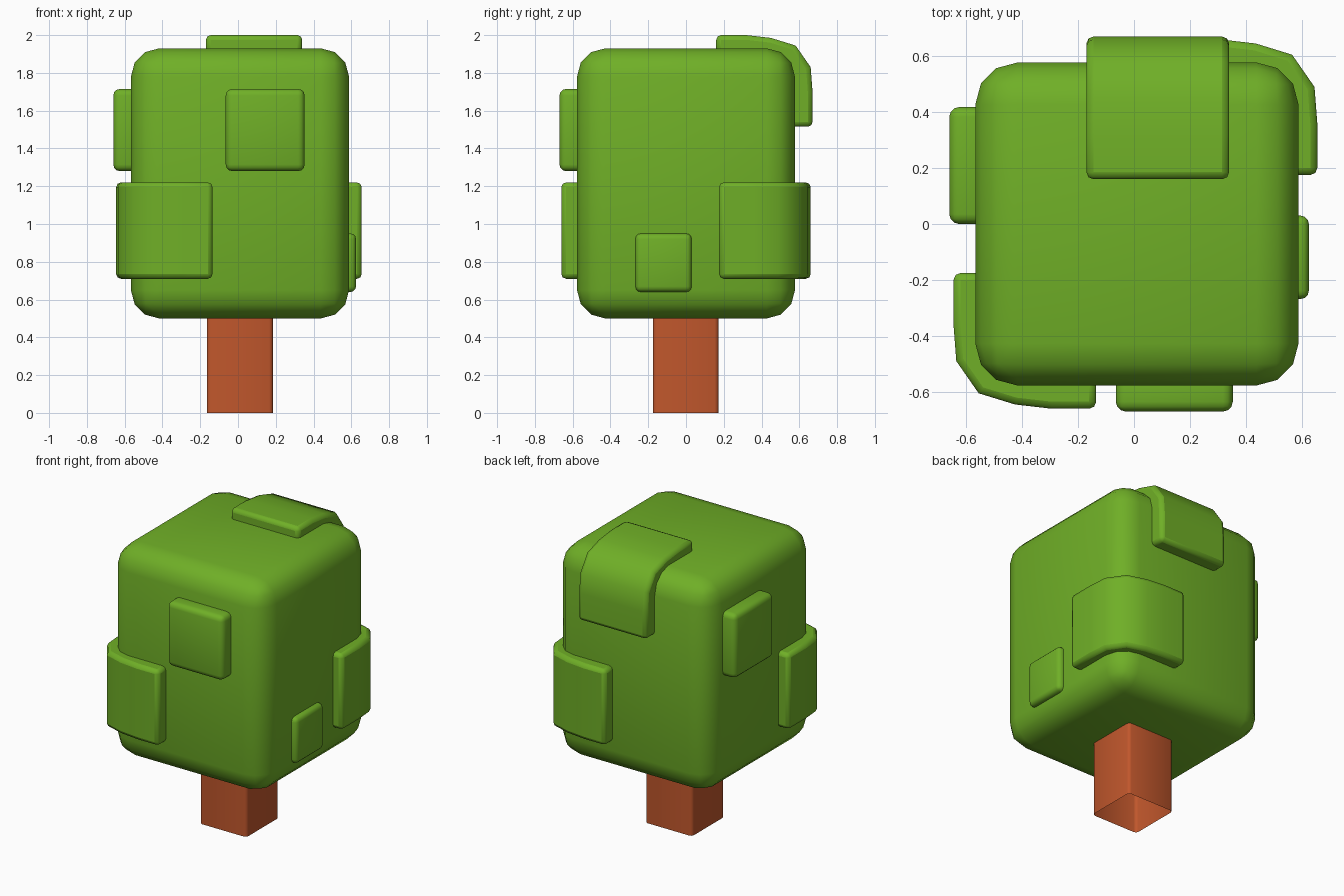
import bpy, bmesh, math

if "Cube" in bpy.data.objects:
    bpy.data.objects.remove(bpy.data.objects["Cube"])


def material(name, color):
    m = bpy.data.materials.new(name)
    m.diffuse_color = color
    m.use_nodes = True
    m.node_tree.nodes["Principled BSDF"].inputs["Base Color"].default_value = m.diffuse_color
    return m


GREEN = material("leaf_green", (0.16, 0.43, 0.02, 1))
BROWN = material("bark", (0.53, 0.095, 0.025, 1))


def finish(name, bm, mat, bevel=0, segments=3, angle=50):
    bmesh.ops.recalc_face_normals(bm, faces=bm.faces)
    me = bpy.data.meshes.new(name)
    bm.to_mesh(me)
    bm.free()
    ob = bpy.data.objects.new(name, me)
    bpy.context.collection.objects.link(ob)
    me.materials.append(mat)
    if bevel:
        mod = ob.modifiers.new("round_edges", 'BEVEL')
        mod.width = bevel
        mod.segments = segments
        mod.limit_method = 'ANGLE'
        mod.angle_limit = math.radians(angle)
    bpy.ops.object.select_all(action='DESELECT')
    ob.select_set(True)
    bpy.context.view_layer.objects.active = ob
    for p in me.polygons:
        p.use_smooth = True
    return ob


def box_mesh(x, y, z):
    bm = bmesh.new()
    bmesh.ops.create_cube(bm, size=1)
    for v in bm.verts:
        v.co = [(r[0] + r[1]) / 2 + c * (r[1] - r[0]) for c, r in zip(v.co, (x, y, z))]
    return bm


def rounded_box(name, x, y, z, bevel):
    return finish(name, box_mesh(x, y, z), GREEN, bevel)


# Bent slab section, measured from the outer corner it wraps around
WRAP = [(-0.51, 0), (-0.35, 0), (-0.22, -0.015), (-0.09, -0.055), (-0.01, -0.17),
        (0, -0.30), (0, -0.485), (-0.12, -0.485), (-0.12, -0.30), (-0.14, -0.20),
        (-0.22, -0.13), (-0.35, -0.11), (-0.51, -0.11)]


def wrap_patch(name, place, w0, w1):
    bm = bmesh.new()
    ends = [[bm.verts.new(place(a, b, w)) for a, b in WRAP] for w in (w0, w1)]
    n = len(WRAP)
    bm.faces.new(ends[0])
    bm.faces.new(ends[1])
    for i in range(n):
        j = (i + 1) % n
        bm.faces.new((ends[0][i], ends[0][j], ends[1][j], ends[1][i]))
    finish(name, bm, GREEN, 0.025, 2)
    bpy.ops.object.shade_smooth_by_angle(angle=math.radians(45))


# Crown
rounded_box("crown", (-0.567, 0.588), (-0.577, 0.577), (0.5, 1.93), 0.15)

# Flat leaf patches
rounded_box("front_patch", (-0.065, 0.353), (-0.67, -0.52), (1.28, 1.715), 0.035)
rounded_box("left_patch", (-0.66, -0.51), (0.0, 0.418), (1.28, 1.715), 0.035)
rounded_box("right_patch", (0.5, 0.625), (-0.268, 0.03), (0.64, 0.95), 0.03)

# Leaf patches bent around crown edges
wrap_patch("top_back_patch", lambda a, b, w: (w, 0.67 + a, 2.0 + b), -0.17, 0.34)
wrap_patch("front_left_patch", lambda a, b, w: (-0.645 - a, -0.66 - b, w), 0.71, 1.22)
wrap_patch("back_right_patch", lambda a, b, w: (0.655 + a, 0.66 + b, w), 0.71, 1.22)

# Trunk: open tube with rounded vertical edges
bm = box_mesh((-0.165, 0.185), (-0.175, 0.172), (0, 0.56))
upright = [e for e in bm.edges if abs(e.verts[0].co.z - e.verts[1].co.z) > 0.1]
bmesh.ops.bevel(bm, geom=upright, offset=0.02, segments=2, profile=0.5, affect='EDGES')
bm.normal_update()
caps = [f for f in bm.faces if abs(f.normal.z) > 0.9]
bmesh.ops.delete(bm, geom=caps, context='FACES_ONLY')
finish("trunk", bm, BROWN)
